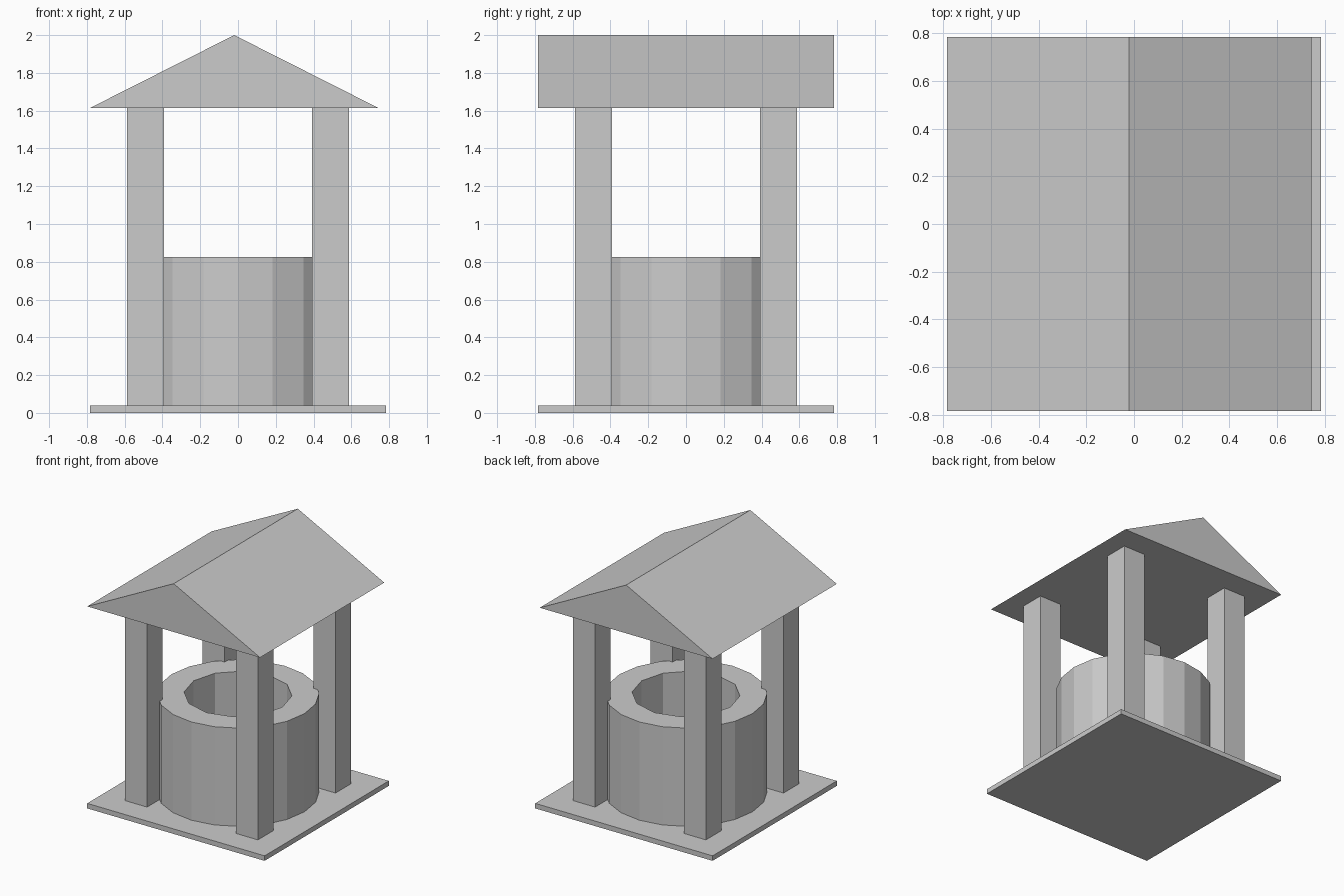
import bpy
import bmesh
from mathutils import Vector

if "Cube" in bpy.data.objects:
    bpy.data.objects.remove(bpy.data.objects["Cube"])

HALF = 0.784      # half width of base
BASE_Z = 0.04     # top of base
WALL_Z = 0.825    # top of well wall
EAVES_Z = 1.614   # underside of roof


def add_object(name, bm):
    mesh = bpy.data.meshes.new(name)
    bmesh.ops.recalc_face_normals(bm, faces=bm.faces)
    bm.to_mesh(mesh)
    bm.free()
    obj = bpy.data.objects.new(name, mesh)
    bpy.context.collection.objects.link(obj)
    return obj


def prism(name, points, direction):
    """Extrude a closed outline along a direction."""
    bm = bmesh.new()
    face = bm.faces.new([bm.verts.new(p) for p in points])
    result = bmesh.ops.extrude_face_region(bm, geom=[face], use_keep_orig=True)
    verts = [v for v in result["geom"] if isinstance(v, bmesh.types.BMVert)]
    bmesh.ops.translate(bm, verts=verts, vec=Vector(direction))
    return add_object(name, bm)


def box(name, x0, x1, y0, y1, z0, z1):
    corners = [(x0, y0, z0), (x1, y0, z0), (x1, y1, z0), (x0, y1, z0)]
    return prism(name, corners, (0, 0, z1 - z0))


def cylinder(name, sides, radius, z0, z1):
    bpy.ops.mesh.primitive_cylinder_add(
        vertices=sides, radius=radius, depth=z1 - z0, location=(0, 0, (z0 + z1) / 2))
    obj = bpy.context.object
    obj.name = name
    return obj


# Base slab
box("base", -HALF, HALF, -HALF, HALF, 0, BASE_Z)

# Four corner posts
for side, x in (("left", -0.49), ("right", 0.49)):
    for end, y in (("front", -0.49), ("back", 0.49)):
        box(f"{end}_{side}_post", x - 0.098, x + 0.098, y - 0.098, y + 0.098,
            BASE_Z, EAVES_Z)

# Round well wall, with a coarser hole cut through it
wall = cylinder("well_wall", 20, 0.588, BASE_Z, WALL_Z)
hole = cylinder("well_hole_cutter", 12, 0.392, BASE_Z - 0.1, WALL_Z + 0.1)
cut = wall.modifiers.new("hole", "BOOLEAN")
cut.operation = "DIFFERENCE"
cut.solver = "EXACT"
cut.object = hole
bpy.context.view_layer.objects.active = wall
bpy.ops.object.modifier_apply(modifier=cut.name)
bpy.data.objects.remove(hole, do_unlink=True)

# Gable roof, ridge running front to back and slightly left of centre
prism("roof", [(-HALF, -HALF, EAVES_Z), (0.744, -HALF, EAVES_Z), (-0.02, -HALF, 2.0)],
      (0, 2 * HALF, 0))
